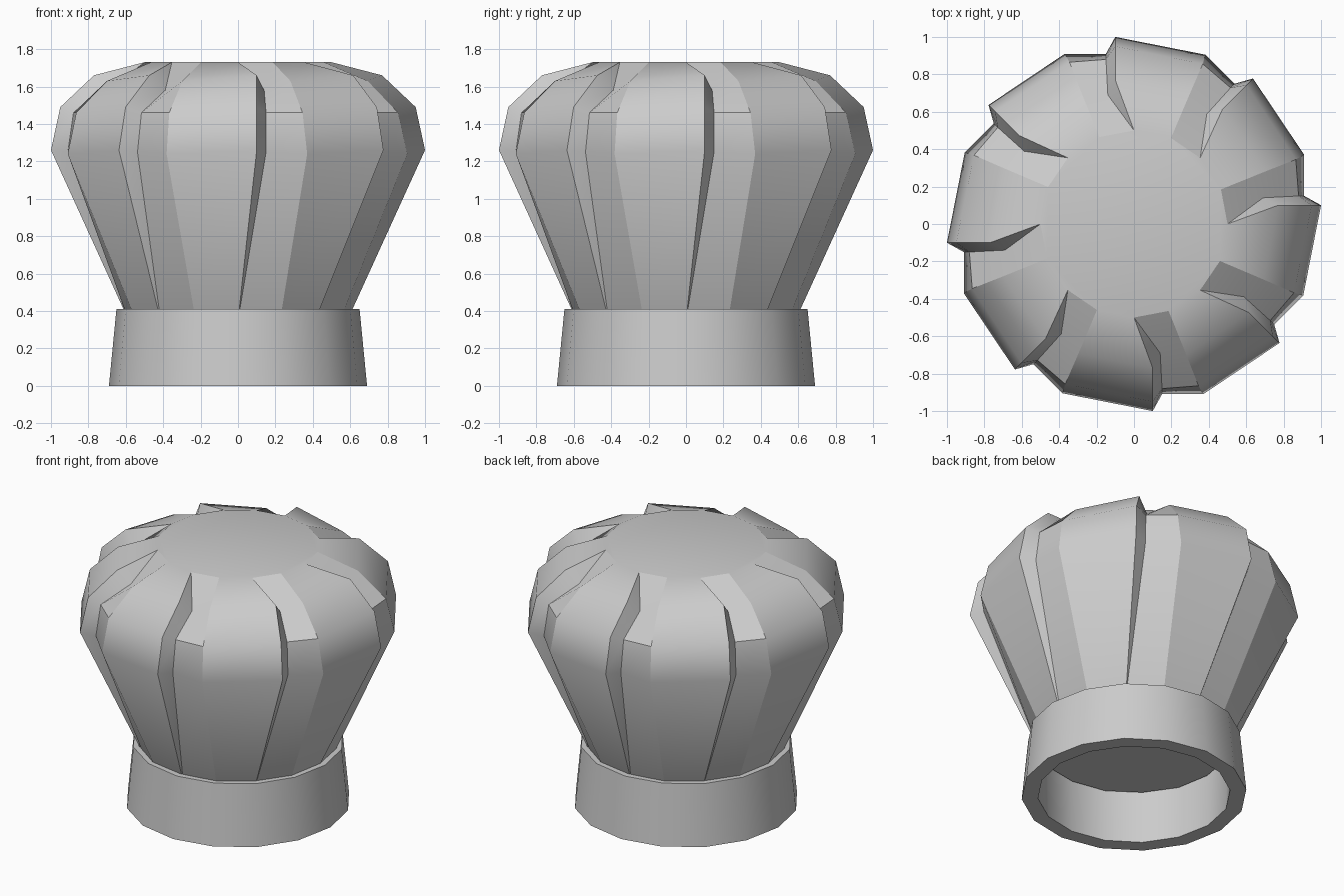
import bpy, bmesh
from math import cos, sin, pi, radians
from mathutils import Matrix, Vector

if "Cube" in bpy.data.objects:
    bpy.data.objects.remove(bpy.data.objects["Cube"])


def finish(bm, name, angle):
    bm.normal_update()
    mesh = bpy.data.meshes.new(name)
    bm.to_mesh(mesh)
    bm.free()
    obj = bpy.data.objects.new(name, mesh)
    bpy.context.collection.objects.link(obj)
    for o in bpy.context.selected_objects:
        o.select_set(False)
    obj.select_set(True)
    bpy.context.view_layer.objects.active = obj
    bpy.ops.object.shade_smooth_by_angle(angle=radians(angle))
    return obj


# Pleated crown: one pleat as three rising lines, repeated 8 times
ridge = [(.585, 0, .35), (1, .10, 1.26), (.95, .10, 1.49), (.77, .10, 1.66), (.5, 0, 1.73)]
valley = [(.585, 0, .35), (.91, .15, 1.25), (.88, .15, 1.46), (.69, .14, 1.58), (.5, 0, 1.73)]
panel = [(.545, .225, .35), (.91, .37, 1.24), (.865, .345, 1.46), (.70, .28, 1.63), (.465, .185, 1.73)]

bm = bmesh.new()
columns = []
for k in range(8):
    rot = Matrix.Rotation(k * pi / 4, 3, 'Z')
    r, v, p = [[bm.verts.new(rot @ Vector(c)) for c in line] for line in (ridge, valley, panel)]
    # valley meets the ridge at both ends
    for i in (0, 4):
        bm.verts.remove(v[i])
        v[i] = r[i]
    columns += [r, v, p]

for j, a in enumerate(columns):
    b = columns[(j + 1) % 24]
    for i in range(4):
        loop = []
        for vert in (a[i], b[i], b[i + 1], a[i + 1]):
            if vert not in loop:
                loop.append(vert)
        bm.faces.new(loop)
    for i in range(4):
        e = bm.edges.get((a[i], a[i + 1]))
        if e:
            e.smooth = False

# Flat top and floor
outline = [c for j, c in enumerate(columns) if j % 3 != 1]
bm.faces.new([c[4] for c in outline])
bm.faces.new([c[0] for c in reversed(outline)])
# crisp ends where the folds meet the top
for k in range(8):
    e = bm.edges.get((columns[3 * k][4], columns[3 * k + 2][4]))
    if e:
        e.smooth = False
sharp = [(e.verts[0].index, e.verts[1].index) for e in bm.edges if not e.smooth]
bm.verts.index_update()
sharp = {frozenset((e.verts[0].index, e.verts[1].index)) for e in bm.edges if not e.smooth}
crown = finish(bm, "pleated_crown", 40)
for e in crown.data.edges:
    if frozenset(e.vertices) in sharp:
        e.use_edge_sharp = True

# Headband: 16-sided tapered tube
bm = bmesh.new()
profile = [(.69, 0), (.65, .41), (.60, .41), (.59, 0)]
rings = [[bm.verts.new((rad * cos(i * pi / 8), rad * sin(i * pi / 8), z)) for i in range(16)]
         for rad, z in profile]
for n in range(4):
    a, b = rings[n], rings[(n + 1) % 4]
    for i in range(16):
        j = (i + 1) % 16
        bm.faces.new((a[i], a[j], b[j], b[i]))
finish(bm, "headband", 40)
